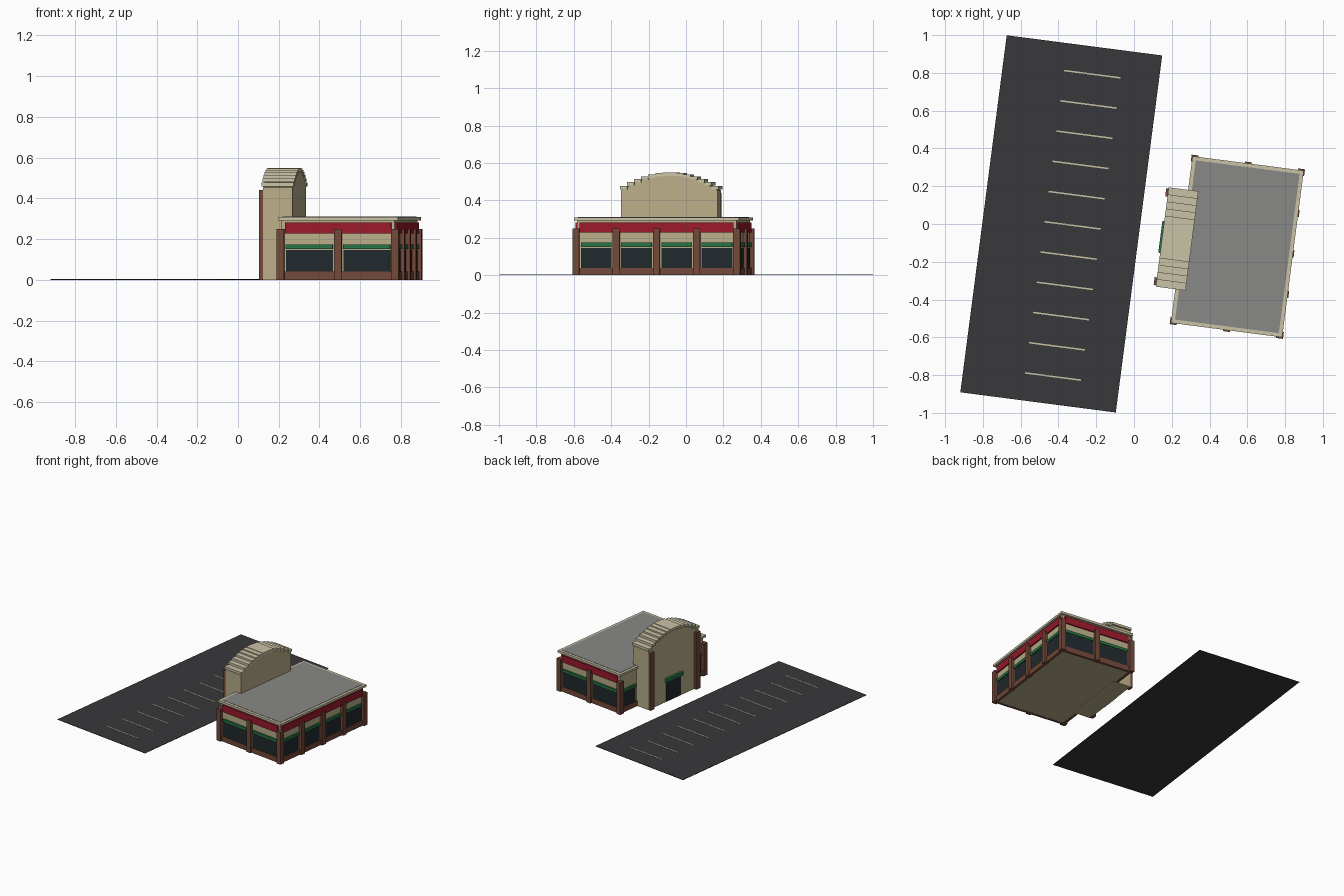
import bpy, math
from mathutils import Matrix

if "Cube" in bpy.data.objects:
    bpy.data.objects.remove(bpy.data.objects["Cube"])

TURN = Matrix.Rotation(math.radians(-7.4), 4, 'Z')   # whole site is turned slightly
CV = -0.049                                          # shared centre line along the site
BU, HU, HV = 0.558, 0.28, 0.43                       # building centre and half sizes

def mat(name, r, g, b):
    m = bpy.data.materials.new(name)
    m.diffuse_color = (r, g, b, 1)
    m.use_nodes = True
    m.node_tree.nodes["Principled BSDF"].inputs["Base Color"].default_value = m.diffuse_color
    return m

BEIGE = mat("beige", 0.50, 0.43, 0.25)
CREAM = mat("cream", 0.59, 0.54, 0.38)
BROWN = mat("brown", 0.17, 0.065, 0.04)
RED = mat("red", 0.33, 0.01, 0.025)
GREEN = mat("green", 0.02, 0.17, 0.06)
GLASS = mat("glass", 0.015, 0.022, 0.026)
ASPHALT = mat("asphalt", 0.04, 0.04, 0.043)
ROOF = mat("roof_grey", 0.25, 0.25, 0.24)

def add(name, verts, faces, m):
    me = bpy.data.meshes.new(name)
    me.from_pydata(verts, [], faces)
    me.materials.append(m)
    ob = bpy.data.objects.new(name, me)
    ob.matrix_world = TURN
    bpy.context.collection.objects.link(ob)
    return ob

def prism(name, profile, u0, u1, m):
    """Extrude a counter-clockwise (v, z) profile along u."""
    n = len(profile)
    verts = [(u, v + CV, z) for u in (u0, u1) for v, z in profile]
    faces = [tuple(range(n))[::-1], tuple(range(n, 2 * n))]
    faces += [(i, (i + 1) % n, n + (i + 1) % n, n + i) for i in range(n)]
    add(name, verts, faces, m)

def box(name, u0, u1, v0, v1, z0, z1, m):
    prism(name, [(v0, z0), (v1, z0), (v1, z1), (v0, z1)], u0, u1, m)

def cbox(name, u, v, du, dv, z0, z1, m):
    box(name, u - du / 2, u + du / 2, v - dv / 2, v + dv / 2, z0, z1, m)

# Parking lot and bay stripes
box("parking_lot", -0.797, 0.033, -0.953, 0.953, 0, 0.003, ASPHALT)
for i in range(11):
    cbox("parking_stripe", -0.321, -0.807 + i * 0.1614, 0.30, 0.008, 0.002, 0.005, CREAM)

# Main building, plinth and roof
cbox("building_walls", BU, 0, 2 * HU, 2 * HV, 0.001, 0.295, BEIGE)
for s in (-1, 1):
    cbox("plinth_end", BU, s * HV, 2 * HU + 0.02, 0.02, 0, 0.04, BROWN)
cbox("plinth_right", BU + HU, 0, 0.02, 2 * HV, 0, 0.04, BROWN)
cbox("roof_slab", BU, 0, 0.594, 0.89, 0.292, 0.309, CREAM)
cbox("roof_surface", BU, 0, 0.554, 0.85, 0.30, 0.311, ROOF)

# Pillars around the outside
CU, CW = 0.284, 0.037
for j in range(5):
    v = -0.434 + j * 0.217
    cbox("pillar", BU + CU, v, CW, CW, 0, 0.25, BROWN)
    if j in (0, 4):
        cbox("pillar", BU - CU, v, CW, CW, 0, 0.25, BROWN)
        cbox("pillar", BU, v, CW, CW, 0, 0.25, BROWN)

def bay(u, v, width, along_u):
    """Window with awning strip, set into a wall."""
    for name, depth, z0, z1, m in (("window", 0.008, 0.04, 0.147, GLASS),
                                   ("awning", 0.024, 0.152, 0.174, GREEN)):
        du, dv = (width, depth) if along_u else (depth, width)
        cbox(name, u, v, du, dv, z0, z1, m)

# Windows and red fascia on the two ends
for s in (-1, 1):
    for t in (-1, 1):
        bay(BU + t * 0.142, s * HV, 0.232, True)
    cbox("red_fascia_end", BU, s * HV, 0.526, 0.02, 0.228, 0.281, RED)

# Windows and red fascia on the long right side
for j in range(4):
    bay(BU + HU, -0.3255 + j * 0.217, 0.165, False)
cbox("red_fascia_right", BU + HU, 0, 0.02, 0.83, 0.228, 0.281, RED)

# Windows and plinths either side of the entrance tower
for s in (-1, 1):
    bay(BU - HU, s * 0.34, 0.135, False)
    cbox("plinth_left", BU - HU, s * 0.34, 0.02, 0.16, 0, 0.04, BROWN)

# Entrance tower with arched top
HT = 0.26
def arch(t):
    return 0.55 - 0.085 * t * t

curve = [(HT * (1 - k / 8), arch(1 - k / 8) - 0.012) for k in range(17)]
prism("entrance_tower", [(-HT, 0), (HT, 0)] + curve, 0.165, 0.31, BEIGE)

# Stepped slabs over the arch
N = 14
w = 0.53 / N
for i in range(N):
    v = -0.265 + (i + 0.5) * w
    top = arch(v / 0.265)
    cbox("arch_step", 0.2365, v, 0.159, w, top - 0.018, top, CREAM)

# Tower pillars, door and door awning
for s in (-1, 1):
    cbox("tower_pillar", 0.160, s * 0.237, 0.03, 0.042, 0, 0.44, BROWN)
cbox("door", 0.165, 0, 0.01, 0.15, 0.003, 0.155, GLASS)
cbox("door_awning", 0.162, 0, 0.03, 0.17, 0.155, 0.185, GREEN)
